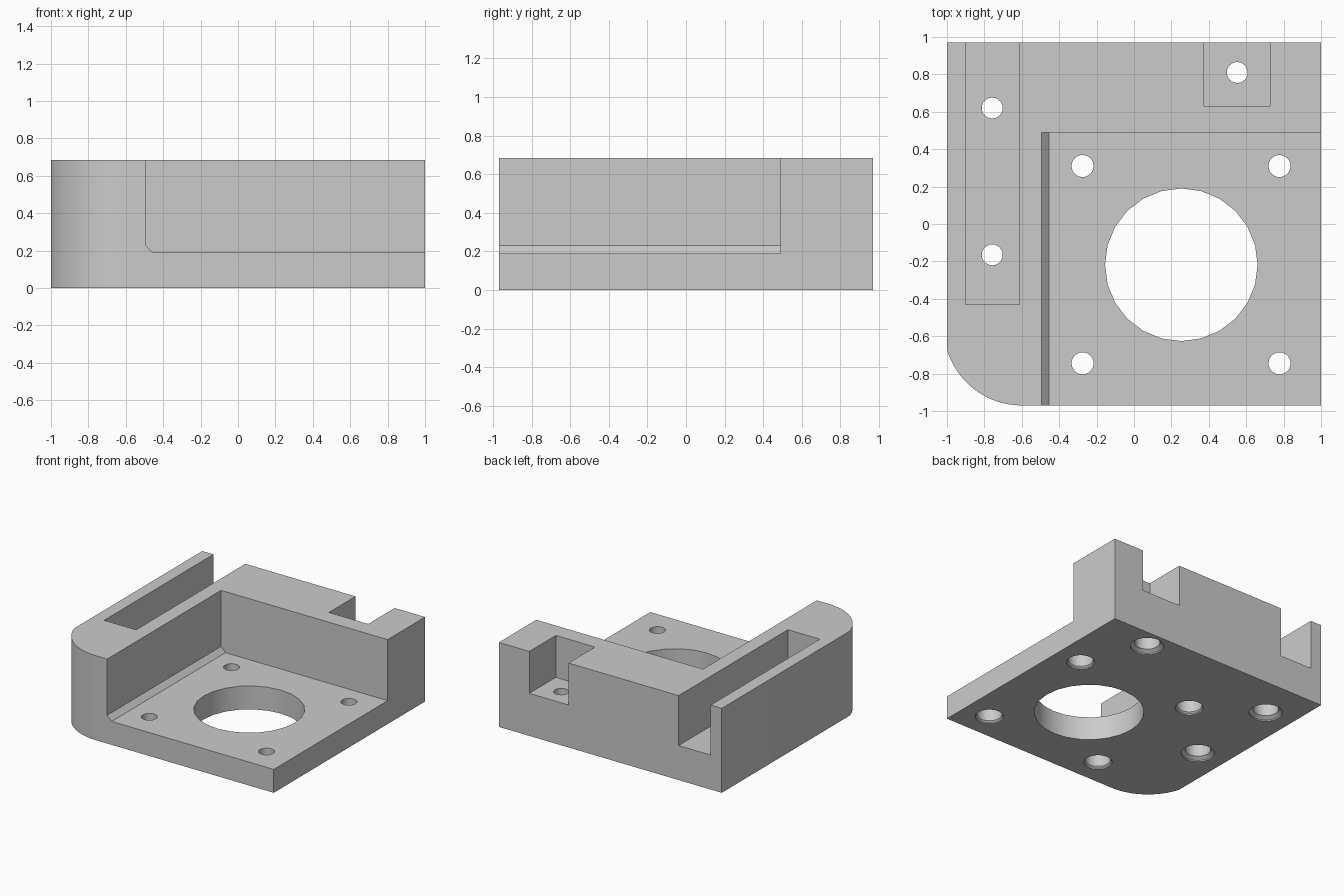
import bpy, bmesh, math

cube = bpy.data.objects.get("Cube")
if cube:
    bpy.data.objects.remove(cube, do_unlink=True)

grey = bpy.data.materials.new("plain grey")
grey.use_nodes = True
COLOUR = (0.6, 0.6, 0.6, 1)
grey.diffuse_color = COLOUR
grey.node_tree.nodes["Principled BSDF"].inputs["Base Color"].default_value = COLOUR

TOP, FLOOR, HALF_Y = 0.685, 0.19, 0.97


def solid(name, points, direction):
    """Extrude a closed outline of 3D points along a direction."""
    bm = bmesh.new()
    face = bm.faces.new([bm.verts.new(p) for p in points])
    ext = bmesh.ops.extrude_face_region(bm, geom=[face])
    verts = [g for g in ext["geom"] if isinstance(g, bmesh.types.BMVert)]
    bmesh.ops.translate(bm, verts=verts, vec=direction)
    bmesh.ops.recalc_face_normals(bm, faces=bm.faces)
    return finish(name, bm)


def lathe(name, x, y, profile, sides):
    """Stack rings of (radius, height) into a closed round cutter."""
    bm = bmesh.new()
    rings = []
    for r, z in profile:
        angles = [math.tau * i / sides for i in range(sides)]
        rings.append([bm.verts.new((x + r * math.cos(a), y + r * math.sin(a), z))
                      for a in angles])
    for low, high in zip(rings, rings[1:]):
        for i in range(sides):
            j = (i + 1) % sides
            bm.faces.new((low[i], low[j], high[j], high[i]))
    bm.faces.new(rings[0])
    bm.faces.new(rings[-1])
    bmesh.ops.recalc_face_normals(bm, faces=bm.faces)
    return finish(name, bm)


def finish(name, bm):
    mesh = bpy.data.meshes.new(name)
    bm.to_mesh(mesh)
    bm.free()
    mesh.materials.append(grey)
    obj = bpy.data.objects.new(name, mesh)
    bpy.context.collection.objects.link(obj)
    return obj


def box(name, x0, x1, y0, y1, z0, z1):
    return solid(name, [(x0, y0, z0), (x1, y0, z0), (x1, y1, z0), (x0, y1, z0)],
                 (0, 0, z1 - z0))


# Block with one rounded front corner
radius, cx = 0.417, -0.6
cy = radius - HALF_Y
start = math.pi + math.asin(0.117 / radius)
arc = []
for i in range(17):
    a = start + (1.5 * math.pi - start) * i / 16
    arc.append((cx + radius * math.cos(a), cy + radius * math.sin(a), 0))
arc[0] = (-1, arc[0][1], 0)
body = solid("mount_block",
             arc + [(1, -HALF_Y, 0), (1, HALF_Y, 0), (-1, HALF_Y, 0)], (0, 0, TOP))

# Open pocket with a chamfer along its long inner edge
pocket = [(-0.495, 1), (-0.495, 0.23), (-0.455, FLOOR), (1.2, FLOOR), (1.2, 1)]
cutters = [solid("pocket_cutter", [(x, -1.2, z) for x, z in pocket], (0, 1.69, 0))]

# Slots open to the top and back
cutters.append(box("long_slot_cutter", -0.9, -0.613, -0.43, 1.2, 0.28, 1))
cutters.append(box("short_slot_cutter", 0.375, 0.727, 0.63, 1.2, 0.345, 1))

# Large round opening
cutters.append(lathe("opening_cutter", 0.253, -0.218, [(0.408, -0.1), (0.408, 0.4)], 24))

# Pocket floor screw holes, counterbored from below
for x in (-0.275, 0.778):
    for y in (-0.745, 0.31):
        cutters.append(lathe("floor_hole_cutter", x, y,
                             [(0.105, -0.1), (0.105, 0.01), (0.095, 0.02), (0.095, 0.12),
                              (0.059, 0.12), (0.059, 0.3)], 24))

# Slot screw holes, with a wider stepped mouth below
for x, y in ((-0.758, 0.62), (-0.758, -0.165), (0.552, 0.81)):
    cutters.append(lathe("slot_hole_cutter", x, y,
                         [(0.125, -0.1), (0.125, 0.01), (0.095, 0.03), (0.095, 0.17),
                          (0.056, 0.17), (0.056, 0.5)], 24))

for cutter in cutters:
    cutter.hide_render = True
    mod = body.modifiers.new(cutter.name, "BOOLEAN")
    mod.operation, mod.solver, mod.object = "DIFFERENCE", "EXACT", cutter

# Bake the cuts, then drop the cutters
bpy.context.view_layer.update()
graph = bpy.context.evaluated_depsgraph_get()
cut_mesh = bpy.data.meshes.new_from_object(body.evaluated_get(graph))
body.modifiers.clear()
body.data = cut_mesh
cut_mesh.materials.clear()
cut_mesh.materials.append(grey)
for poly in cut_mesh.polygons:
    poly.material_index = 0
for cutter in cutters:
    bpy.data.objects.remove(cutter, do_unlink=True)

bpy.ops.object.select_all(action="DESELECT")
body.select_set(True)
bpy.context.view_layer.objects.active = body
bpy.ops.object.shade_smooth_by_angle(angle=math.radians(30))
